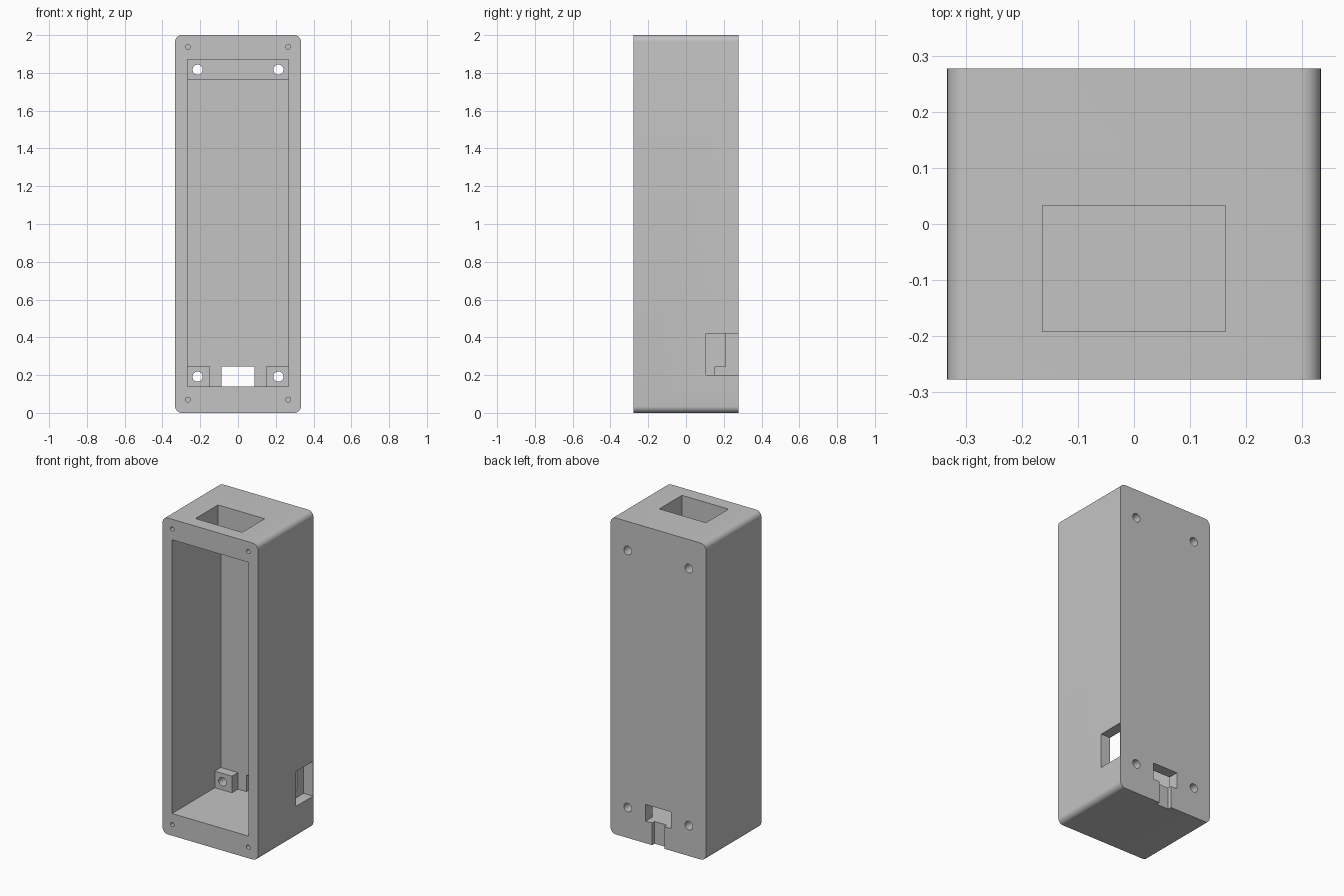
import bpy
import bmesh
from mathutils import Matrix, Vector

cube = bpy.data.objects.get("Cube")
if cube:
    bpy.data.objects.remove(cube, do_unlink=True)

W, D, H = 0.333, 0.277, 2.0        # half width, half depth, height
IN, BACK = 0.267, 0.21             # inner side wall, inner back wall
FLOOR, CEIL = 0.14, 1.87           # inner floor and ceiling
POST_Y, POST_H = 0.15, 0.105       # front of the mounting posts, their height


def make_object(name, bm):
    bmesh.ops.recalc_face_normals(bm, faces=bm.faces)
    mesh = bpy.data.meshes.new(name)
    bm.to_mesh(mesh)
    bm.free()
    obj = bpy.data.objects.new(name, mesh)
    bpy.context.collection.objects.link(obj)
    return obj


def box(name, x, y, z, radius=0):
    bm = bmesh.new()
    bmesh.ops.create_cube(bm, size=2)
    for v in bm.verts:
        v.co = Vector([r[0] if c < 0 else r[1] for c, r in zip(v.co, (x, y, z))])
    if radius:
        # round only the edges that run front to back
        edges = [e for e in bm.edges
                 if abs(e.verts[0].co.y - e.verts[1].co.y) > D]
        bmesh.ops.bevel(bm, geom=edges, offset=radius, segments=8,
                        profile=0.5, affect='EDGES')
    return make_object(name, bm)


def drill(name, x, z, radius, y0, y1):
    bm = bmesh.new()
    place = Matrix.Translation((x, (y0 + y1) / 2, z)) @ Matrix.Rotation(1.5707963, 4, 'X')
    bmesh.ops.create_cone(bm, cap_ends=True, segments=32, radius1=radius,
                          radius2=radius, depth=y1 - y0, matrix=place)
    return make_object(name, bm)


def combine(target, tool, operation='DIFFERENCE'):
    mod = target.modifiers.new(tool.name, 'BOOLEAN')
    mod.operation = operation
    mod.solver = 'EXACT'
    mod.object = tool
    bpy.context.view_layer.objects.active = target
    bpy.ops.object.modifier_apply(modifier=mod.name)
    bpy.data.objects.remove(tool, do_unlink=True)


# Outer shell with its open front
housing = box("housing", (-W, W), (-D, D), (0, H), radius=0.035)
combine(housing, box("cavity", (-IN, IN), (-D - 0.1, BACK), (FLOOR, CEIL)))

# Mounting bar at the top and a post in each lower corner
combine(housing, box("mounting_bar", (-IN - 0.01, IN + 0.01), (POST_Y, BACK + 0.01),
                     (CEIL - POST_H, CEIL + 0.01)), 'UNION')
for s in (-1, 1):
    xs = sorted((s * 0.147, s * (IN + 0.01)))
    combine(housing, box("mounting_post", xs, (POST_Y, BACK + 0.01),
                         (FLOOR - 0.01, FLOOR + POST_H)), 'UNION')

# Opening in the top, side window, rear cable port and its shallow groove
combine(housing, box("top_opening", (-0.163, 0.163), (-0.192, 0.033), (1.8, 2.1)))
combine(housing, box("side_window", (IN, W + 0.1), (0.105, D - 0.003), (0.2, 0.42)))
combine(housing, box("cable_port", (-0.088, 0.088), (0.18, D + 0.1),
                     (FLOOR, FLOOR + POST_H)))
combine(housing, box("cable_groove", (-0.043, 0.043), (D - 0.025, D + 0.1),
                     (-0.1, FLOOR + 0.03)))

# Mounting holes through the back, blind screw holes in the front rim
for s in (-1, 1):
    for z in (0.192, 1.817):
        combine(housing, drill("mounting_hole", s * 0.214, z, 0.027, 0.1, D + 0.1))
    for z in (0.07, 1.938):
        combine(housing, drill("screw_hole", s * 0.266, z, 0.013, -D - 0.1, -D + 0.15))

# Single grey finish
grey = bpy.data.materials.new("plain_grey")
grey.use_nodes = True
colour = (0.55, 0.55, 0.55, 1)
grey.diffuse_color = colour
grey.node_tree.nodes["Principled BSDF"].inputs["Base Color"].default_value = colour
housing.data.materials.clear()
housing.data.materials.append(grey)

bpy.ops.object.select_all(action='DESELECT')
housing.select_set(True)
bpy.context.view_layer.objects.active = housing
bpy.ops.object.shade_smooth_by_angle(angle=0.6)
